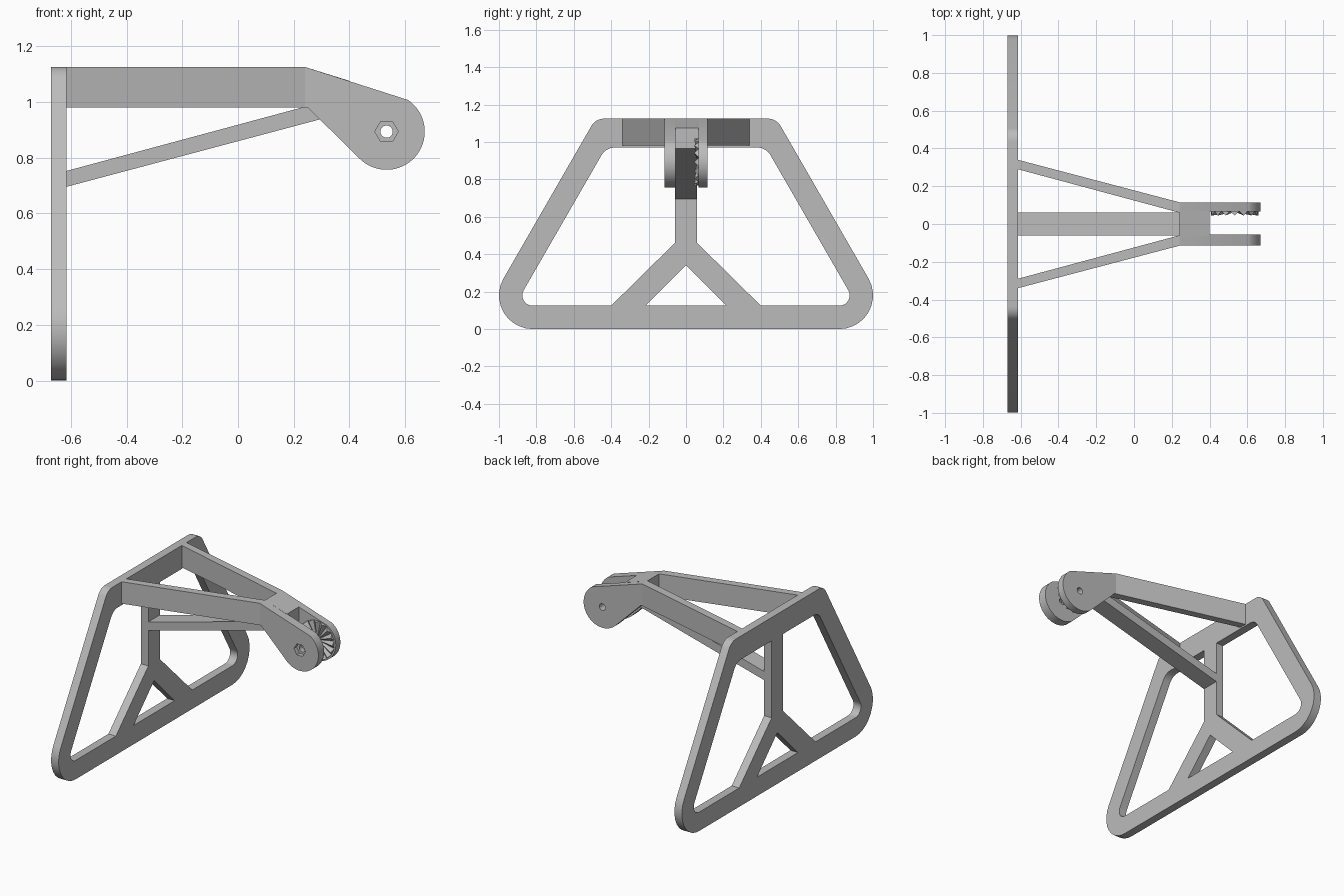
import bpy, bmesh
from math import cos, sin, radians, pi
from mathutils import Vector

cube = bpy.data.objects.get("Cube")
if cube:
    bpy.data.objects.remove(cube, do_unlink=True)

grey = bpy.data.materials.new("plain_grey")
grey.use_nodes = True
grey.diffuse_color = (0.5, 0.5, 0.5, 1)
grey.node_tree.nodes["Principled BSDF"].inputs["Base Color"].default_value = (0.5, 0.5, 0.5, 1)


def add_object(name, bm):
    bmesh.ops.recalc_face_normals(bm, faces=bm.faces[:])
    mesh = bpy.data.meshes.new(name)
    bm.to_mesh(mesh)
    bm.free()
    mesh.materials.append(grey)
    ob = bpy.data.objects.new(name, mesh)
    bpy.context.collection.objects.link(ob)
    return ob


def smooth(ob):
    bpy.ops.object.select_all(action='DESELECT')
    ob.select_set(True)
    bpy.context.view_layer.objects.active = ob
    bpy.ops.object.shade_smooth_by_angle(angle=radians(30))


def prism(name, loops, axis, start, end):
    """Extrude an outline (first loop) with holes (other loops) along an axis."""
    def place(u, v):
        return {"x": (start, u, v), "y": (u, start, v), "z": (u, v, start)}[axis]
    bm = bmesh.new()
    for loop in loops:
        verts = [bm.verts.new(place(u, v)) for u, v in loop]
        for a, b in zip(verts, verts[1:] + verts[:1]):
            bm.edges.new((a, b))
    step = Vector([float(axis == a) for a in "xyz"])
    bmesh.ops.triangle_fill(bm, use_beauty=True, edges=bm.edges[:], normal=step)
    res = bmesh.ops.extrude_face_region(bm, geom=bm.faces[:], use_keep_orig=True)
    moved = [g for g in res["geom"] if isinstance(g, bmesh.types.BMVert)]
    bmesh.ops.translate(bm, verts=moved, vec=step * (end - start))
    return add_object(name, bm)


def arc(cu, cv, r, a0, a1, n=10):
    return [(cu + r * cos(radians(a0 + (a1 - a0) * i / n)),
             cv + r * sin(radians(a0 + (a1 - a0) * i / n))) for i in range(n + 1)]


def ring(cu, cv, r, n):
    return arc(cu, cv, r, 0, 360, n)[:-1]


def flip(points):
    return [(-u, v) for u, v in reversed(points)]


# Upright frame: rounded trapezoid with two side windows and a triangular one
half = arc(0.82, 0.18, 0.18, -90, 30) + arc(0.437, 1.045, 0.08, 30, 90)
window = ([(0.40, 0.125)] + arc(0.82, 0.18, 0.055, -90, 30)
          + arc(0.382, 0.89, 0.08, 30, 90) + [(0.06, 0.97), (0.06, 0.46)])
triangle = [(-0.215, 0.125), (0.215, 0.125), (0, 0.34)]
BACK, FACE = -0.67, -0.615
smooth(prism("upright_frame", [half + flip(half), window, flip(window), triangle],
             "x", BACK, FACE))

# Converging upper arms
arm = [(FACE, 0.29), (FACE, 0.34), (0.24, 0.115), (0.24, 0.06)]
for side, s in (("left", 1), ("right", -1)):
    prism(side + "_arm", [[(x, s * y) for x, y in arm]], "z", 0.98, 1.125)

# Sloping lower brace
prism("lower_brace", [[(FACE, 0.695), (0.40, 0.965), (0.40, 0.99), (0.25, 0.985),
                       (FACE, 0.752)]], "y", -0.06, 0.06)

# Block joining the arms, forming the back of the slot
prism("joining_block", [[(0.24, 0.98), (0.40, 0.98), (0.40, 1.075), (0.24, 1.125)]],
      "y", -0.06, 0.07)

# Pivot lugs with bolt holes
CX, CZ, HOLE = 0.533, 0.893, 0.022
lug = ([(0.24, 1.125), (0.24, 0.98), (0.25, 0.98), (0.29, 0.94)]
       + arc(CX, CZ, 0.137, -135, 56, 36))
bolt = ring(CX, CZ, HOLE, 20)
smooth(prism("left_lug", [lug, bolt], "y", 0.067, 0.115))
right_lug = prism("right_lug", [lug, bolt], "y", -0.115, -0.055)

# Hexagonal nut recess cut in the outer face of the right lug
cutter = prism("nut_cutter", [ring(CX, CZ, 0.042, 6)], "y", -0.14, -0.088)
cutter.hide_render = True
cut = right_lug.modifiers.new("nut_recess", 'BOOLEAN')
cut.operation, cut.solver, cut.object = 'DIFFERENCE', 'EXACT', cutter
bpy.context.view_layer.objects.active = right_lug
bpy.ops.object.modifier_apply(modifier=cut.name)
bpy.data.objects.remove(cutter, do_unlink=True)
smooth(right_lug)

# Radial locking teeth on the inner face of the left lug
TEETH = 16
bm = bmesh.new()


def polar(r, angle, y):
    return bm.verts.new((CX + r * cos(angle), y, CZ + r * sin(angle)))


for i in range(TEETH):
    mid, w = 2 * pi * i / TEETH, pi / TEETH
    inner = [polar(0.035, mid - w, 0.068), polar(0.035, mid, 0.06), polar(0.035, mid + w, 0.068)]
    outer = [polar(0.128, mid - w, 0.068), polar(0.126, mid, 0.045), polar(0.128, mid + w, 0.068)]
    bm.faces.new(inner)
    bm.faces.new(outer)
    for a, b in ((0, 1), (1, 2), (2, 0)):
        bm.faces.new((inner[a], inner[b], outer[b], outer[a]))
add_object("locking_teeth", bm)
